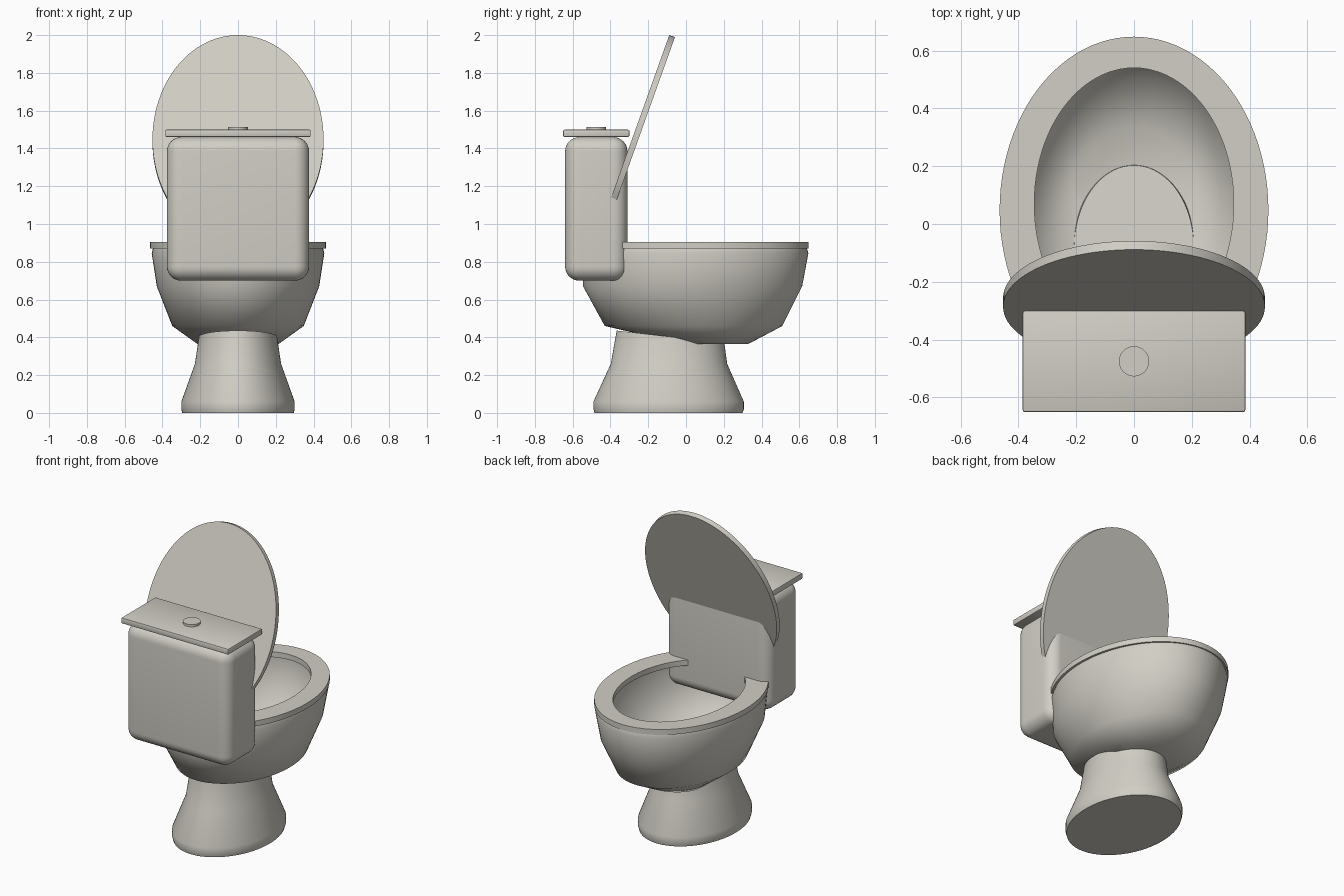
import bpy
import bmesh
from math import cos, sin, tau, radians

if "Cube" in bpy.data.objects:
    bpy.data.objects.remove(bpy.data.objects["Cube"], do_unlink=True)

SIDES = 96
COLOUR = (0.64, 0.62, 0.56, 1)
ceramic = bpy.data.materials.new("warm white ceramic")
ceramic.use_nodes = True
ceramic.diffuse_color = COLOUR
ceramic.node_tree.nodes["Principled BSDF"].inputs["Base Color"].default_value = COLOUR


def finish(bm, name, angle):
    bmesh.ops.recalc_face_normals(bm, faces=bm.faces)
    mesh = bpy.data.meshes.new(name)
    bm.to_mesh(mesh)
    bm.free()
    mesh.materials.append(ceramic)
    obj = bpy.data.objects.new(name, mesh)
    bpy.context.collection.objects.link(obj)
    bpy.ops.object.select_all(action="DESELECT")
    obj.select_set(True)
    bpy.context.view_layer.objects.active = obj
    bpy.ops.object.shade_smooth_by_angle(angle=radians(angle))
    return obj


def loft(name, rings, cap_start=True, cap_end=True, closed=False, angle=40):
    """Skin ellipses given as (z, centre y, half width, half length, slope in y)."""
    bm = bmesh.new()
    loops = []
    for z, cy, rx, ry, slope in rings:
        loop = []
        for i in range(SIDES):
            a = tau * i / SIDES
            dy = ry * sin(a)
            loop.append(bm.verts.new((rx * cos(a), cy + dy, z + slope * dy)))
        loops.append(loop)
    pairs = list(zip(loops, loops[1:]))
    if closed:
        pairs.append((loops[-1], loops[0]))
    for low, high in pairs:
        for i in range(SIDES):
            j = (i + 1) % SIDES
            bm.faces.new((low[i], low[j], high[j], high[i]))
    if cap_start:
        bm.faces.new(loops[0][::-1])
    if cap_end:
        bm.faces.new(loops[-1])
    return finish(bm, name, angle)


def rounded_box(name, centre, size, bevel, segments):
    bm = bmesh.new()
    bmesh.ops.create_cube(bm, size=1)
    bmesh.ops.scale(bm, vec=size, verts=bm.verts)
    bmesh.ops.translate(bm, vec=centre, verts=bm.verts)
    bmesh.ops.bevel(bm, geom=bm.edges[:], offset=bevel, segments=segments,
                    profile=0.5, affect="EDGES")
    return finish(bm, name, 30)


# Flared foot, its top tilted to follow the underside of the bowl
loft("pedestal", [
    (0.0, -0.092, 0.295, 0.392, 0),
    (0.02, -0.092, 0.3, 0.398, 0),
    (0.06, -0.092, 0.3, 0.398, 0),
    (0.26, -0.09, 0.228, 0.308, 0),
    (0.403, -0.082, 0.207, 0.285, -0.115),
])

# Open bowl shell
loft("bowl", [
    (0.365, 0.155, 0.215, 0.175, 0),
    (0.46, 0.04, 0.348, 0.47, 0),
    (0.67, 0.035, 0.43, 0.58, 0),
    (0.845, 0.048, 0.457, 0.6, 0),
    (0.872, 0.048, 0.45, 0.592, 0),
], cap_end=False, angle=60)

# Flat seat ring
loft("seat", [
    (0.87, 0.048, 0.465, 0.6, 0),
    (0.905, 0.048, 0.465, 0.6, 0),
    (0.905, 0.07, 0.345, 0.47, 0),
    (0.87, 0.07, 0.345, 0.47, 0),
], cap_start=False, cap_end=False, closed=True)

# Raised seat cover leaning on the tank
cover = loft("seat_cover", [
    (-0.016, 0, 0.453, 0.586, 0),
    (0.016, 0, 0.453, 0.586, 0),
])
cover.location = (0, -0.271, 1.443)
cover.rotation_euler.x = radians(70.3)

# Tank, tank lid and flush button
rounded_box("tank", (0, -0.475, 1.08), (0.752, 0.33, 0.76), 0.075, 8)
rounded_box("tank_lid", (0, -0.475, 1.48), (0.77, 0.35, 0.038), 0.006, 2)
loft("flush_button", [
    (1.495, -0.475, 0.052, 0.052, 0),
    (1.514, -0.475, 0.052, 0.052, 0),
])
